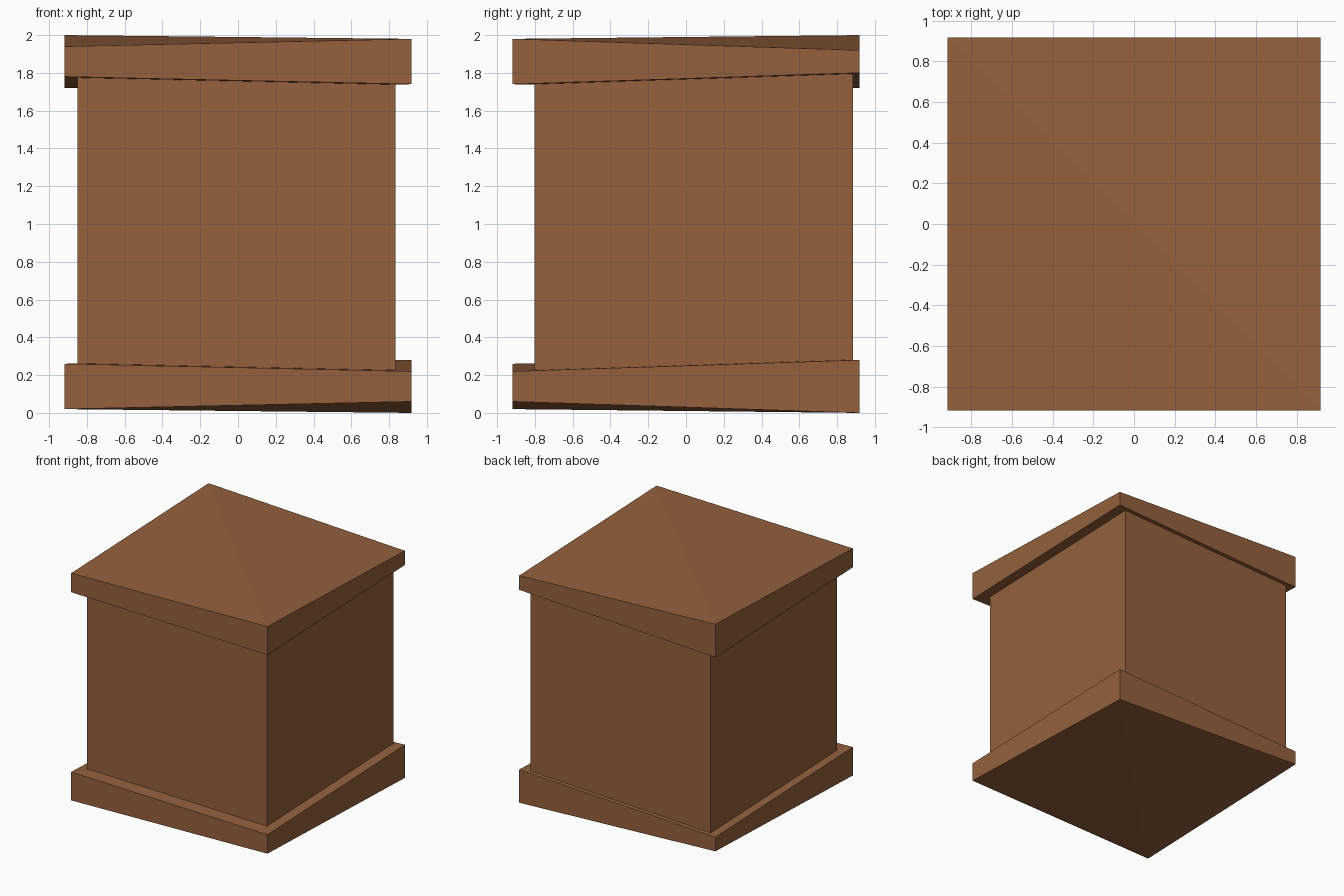
import bpy
import bmesh
from mathutils import Matrix

if "Cube" in bpy.data.objects:
    bpy.data.objects.remove(bpy.data.objects["Cube"])

brown = bpy.data.materials.new("warm brown wood")
brown.diffuse_color = (0.30, 0.118, 0.046, 1)
brown.use_nodes = True
brown.node_tree.nodes["Principled BSDF"].inputs["Base Color"].default_value = brown.diffuse_color

H = 0.918  # half width of the slabs
CORNERS = [(-H, -H), (H, -H), (H, H), (-H, H)]


def finish(name, bm):
    bmesh.ops.recalc_face_normals(bm, faces=bm.faces)
    mesh = bpy.data.meshes.new(name)
    bm.to_mesh(mesh)
    bm.free()
    mesh.materials.append(brown)
    obj = bpy.data.objects.new(name, mesh)
    bpy.context.collection.objects.link(obj)
    return obj


def slab(name, low, high, flip=False):
    """Warped slab, top and bottom folded along the (+x,-y) to (-x,+y) diagonal."""
    bm = bmesh.new()
    b = [bm.verts.new((x, y, z)) for (x, y), z in zip(CORNERS, low)]
    t = [bm.verts.new((x, y, z)) for (x, y), z in zip(CORNERS, high)]
    for ring in (b, t):
        bm.faces.new((ring[0], ring[1], ring[3]))
        bm.faces.new((ring[1], ring[2], ring[3]))
    for i in range(4):
        j = (i + 1) % 4
        bm.faces.new((b[i], b[j], t[j], t[i]))
    if flip:  # half turn about the y direction through the middle height
        turn = Matrix.Translation((0, 0, 2)) @ Matrix.Diagonal((-1, 1, -1, 1))
        bmesh.ops.transform(bm, matrix=turn, verts=bm.verts)
    return finish(name, bm)


# Lid and base are the same warped slab, the base turned over
low = (1.78, 1.74, 1.80, 1.72)
high = (1.94, 1.98, 1.92, 2.00)
slab("lid", low, high)
slab("base", low, high, flip=True)

# Slightly off-centre box body, ends buried in the slabs
x0, x1, y0, y1, z0, z1 = -0.85, 0.833, -0.803, 0.885, 0.16, 1.84
bm = bmesh.new()
bmesh.ops.create_cube(bm, size=1)
bmesh.ops.scale(bm, vec=(x1 - x0, y1 - y0, z1 - z0), verts=bm.verts)
bmesh.ops.translate(bm, vec=((x0 + x1) / 2, (y0 + y1) / 2, (z0 + z1) / 2), verts=bm.verts)
finish("body", bm)
